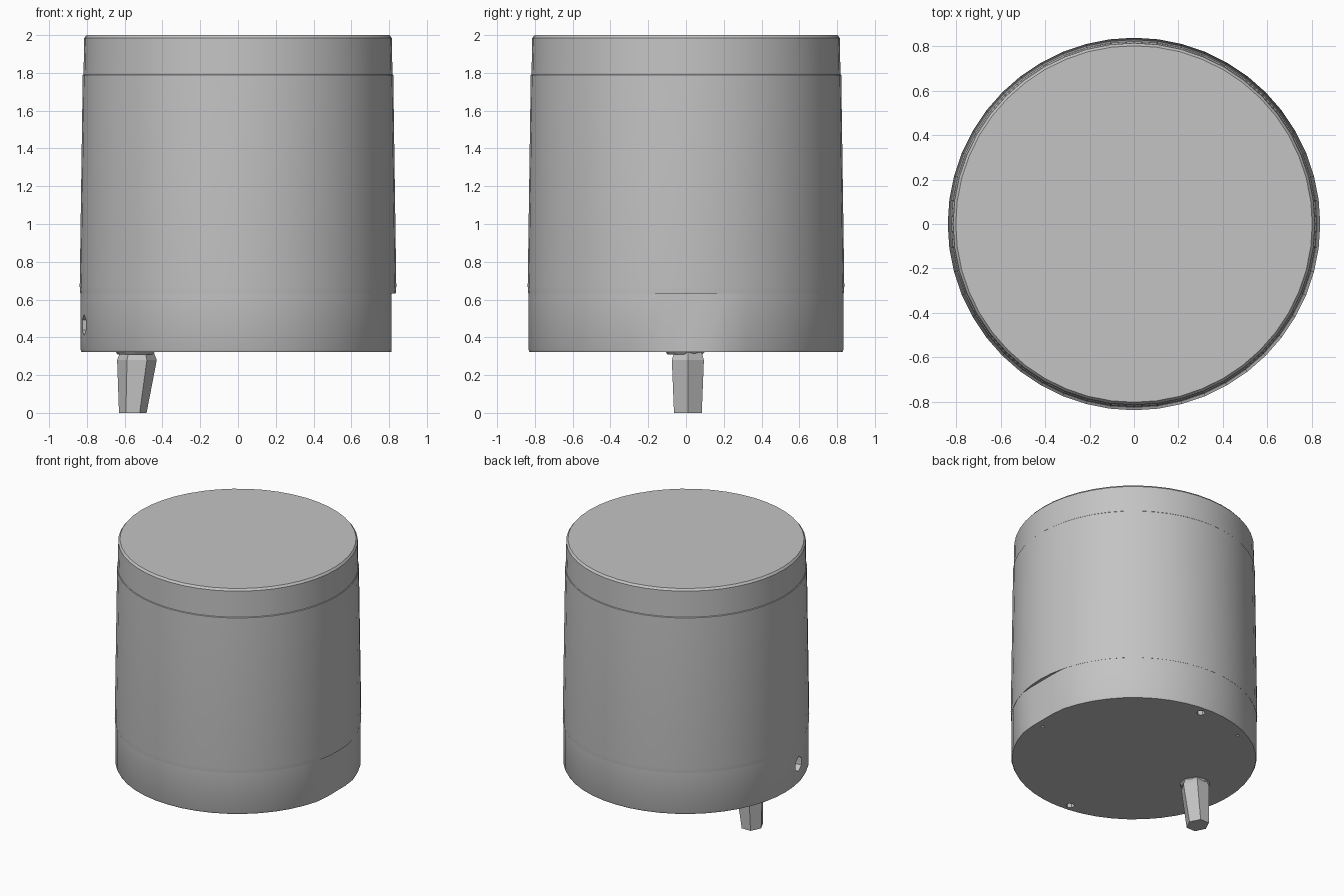
import bpy, bmesh
from math import cos, sin, tau, radians
from mathutils import Vector

cube = bpy.data.objects.get("Cube")
if cube:
    bpy.data.objects.remove(cube, do_unlink=True)

grey = bpy.data.materials.new("metal grey")
grey.use_nodes = True
colour = (0.55, 0.55, 0.55, 1)
grey.diffuse_color = colour
grey.node_tree.nodes["Principled BSDF"].inputs["Base Color"].default_value = colour


def loft(name, rings, sides, smooth=True, max_x=None):
    """Closed solid through elliptical rings (z, centre x, centre y, radius x, radius y)."""
    bm = bmesh.new()
    loops = []
    for z, cx, cy, rx, ry in rings:
        loop = []
        for i in range(sides):
            a = tau * i / sides
            x = cx + rx * cos(a)
            if max_x is not None:
                x = min(x, max_x)
            loop.append(bm.verts.new((x, cy + ry * sin(a), z)))
        loops.append(loop)
    for low, high in zip(loops, loops[1:]):
        for i in range(sides):
            j = (i + 1) % sides
            bm.faces.new((low[i], low[j], high[j], high[i]))
    bm.faces.new(loops[0][::-1])
    bm.faces.new(loops[-1])
    bmesh.ops.recalc_face_normals(bm, faces=bm.faces)
    mesh = bpy.data.meshes.new(name)
    bm.to_mesh(mesh)
    bm.free()
    mesh.materials.append(grey)
    obj = bpy.data.objects.new(name, mesh)
    bpy.context.collection.objects.link(obj)
    if smooth:
        shade(obj)
    return obj


def shade(obj):
    bpy.ops.object.select_all(action='DESELECT')
    obj.select_set(True)
    bpy.context.view_layer.objects.active = obj
    bpy.ops.object.shade_smooth_by_angle(angle=radians(30))


def drill(target, position, direction, radius, depth):
    """Six-sided blind hole."""
    bpy.ops.mesh.primitive_cylinder_add(vertices=6, radius=radius, depth=2 * depth,
                                        location=position)
    cutter = bpy.context.object
    cutter.name = "hole_cutter"
    cutter.rotation_euler = Vector(direction).to_track_quat('Z', 'Y').to_euler()
    cutter.hide_render = True
    cutter.data.materials.append(grey)
    mod = target.modifiers.new("hole", 'BOOLEAN')
    mod.operation = 'DIFFERENCE'
    mod.solver = 'EXACT'
    mod.object = cutter
    bpy.context.view_layer.objects.active = target
    bpy.ops.object.modifier_apply(modifier=mod.name)
    bpy.data.objects.remove(cutter, do_unlink=True)


# Motor can: slightly tapered, with a seam near the top and a bevelled rim
can_profile = [(0.632, 0.835), (0.67, 0.838), (1.788, 0.822), (1.792, 0.818),
               (1.985, 0.814), (2.0, 0.802)]
loft("motor_can", [(z, 0, 0, r, r) for z, r in can_profile], 48)

# Base cap, flattened on its left side under the can's lip
base_profile = [(0.322, 0.828), (0.335, 0.834), (0.655, 0.834)]
base = loft("base_cap", [(z, 0, 0, r, r) for z, r in base_profile], 48, max_x=0.812)

# Wire hole in the side, mounting holes underneath
drill(base, (-0.82, -0.17, 0.465), (-0.98, -0.2, 0), 0.055, 0.07)
for x, y, r in [(0.05, 0.765, 0.03), (-0.08, -0.77, 0.03),
                (0.75, -0.07, 0.012), (-0.34, 0.69, 0.012)]:
    drill(base, (x, y, 0.32), (0, 0, -1), r, 0.06)
shade(base)

# Off-centre output shaft with its collar
loft("output_shaft", [(0.0, -0.557, 0.01, 0.073, 0.085),
                      (0.28, -0.535, 0.01, 0.105, 0.098),
                      (0.33, -0.535, 0.01, 0.085, 0.08)], 6, smooth=False)
loft("shaft_collar", [(0.308, -0.545, -0.005, 0.09, 0.09),
                      (0.33, -0.545, -0.005, 0.11, 0.11)], 12, smooth=False)
